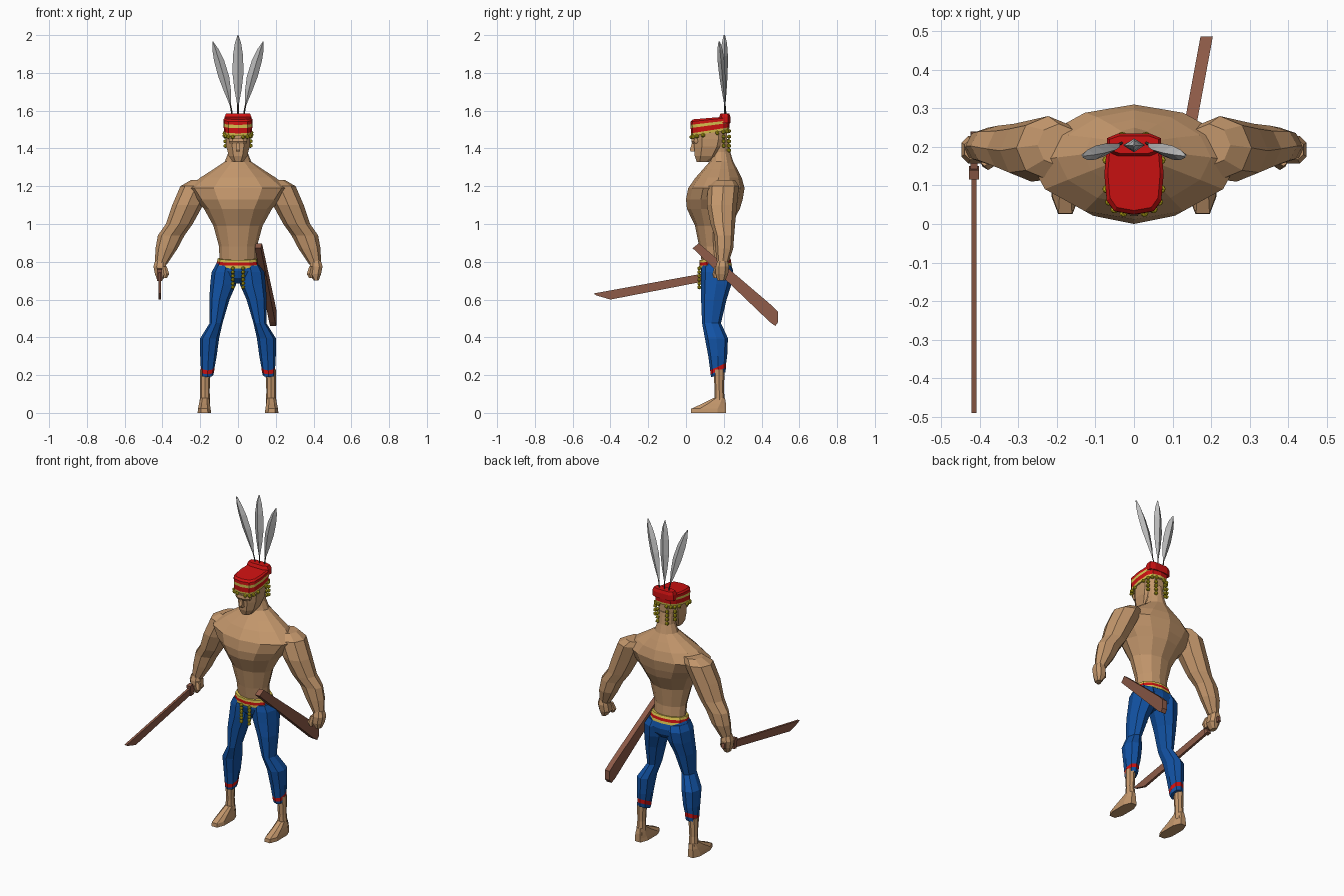
import bpy, bmesh, math
from mathutils import Vector

def colour(name, r, g, b):
    m = bpy.data.materials.new(name)
    m.diffuse_color = (r, g, b, 1)
    return m

SKIN = colour("skin", .55, .31, .15)
BLUE = colour("blue cloth", .006, .085, .37)
RED = colour("red cloth", .62, .006, .006)
YELLOW = colour("yellow trim", .72, .55, .08)
BEAD = colour("gold bead", .6, .5, .012)
GREY = colour("feather grey", .52, .52, .52)
DARK = colour("dark quill", .06, .045, .035)
WOOD = colour("brown wood", .27, .105, .065)

def finish(name, bm, mats):
    bmesh.ops.recalc_face_normals(bm, faces=bm.faces)
    me = bpy.data.meshes.new(name)
    bm.to_mesh(me)
    bm.free()
    for m in mats:
        me.materials.append(m)
    ob = bpy.data.objects.new(name, me)
    bpy.context.collection.objects.link(ob)
    return ob

def loft(name, rings, mats, n=8, p=1.0, side=1, turn=0.0, bands=None):
    """Rings are (x0, x1, y0, y1, z[, tilt]); tilt lifts the back edge and drops the front."""
    bm = bmesh.new()
    loops = []
    for r in rings:
        x0, x1, y0, y1, z = r[:5]
        tilt = r[5] if len(r) > 5 else 0
        loop = []
        for i in range(n):
            a = math.tau * (i + turn) / n - math.pi / 2
            c, s = (math.copysign(abs(v) ** p, v) if abs(v) > 1e-6 else 0
                    for v in (math.cos(a), math.sin(a)))
            loop.append(bm.verts.new((side * ((x0 + x1) / 2 + c * (x1 - x0) / 2),
                                      (y0 + y1) / 2 + s * (y1 - y0) / 2, z + tilt * s)))
        loops.append(loop)
    for k in range(len(loops) - 1):
        for i in range(n):
            j = (i + 1) % n
            f = bm.faces.new((loops[k][i], loops[k][j], loops[k + 1][j], loops[k + 1][i]))
            f.material_index = bands[k] if bands else 0
    for loop, k in ((loops[0], 0), (loops[-1], -1)):
        bm.faces.new(loop).material_index = bands[k] if bands else 0
    return finish(name, bm, mats)

def sym(rows):
    """Rows of (half width, y0, y1, z[, tilt]) centred on x = 0."""
    return [(-r[0], r[0]) + tuple(r[1:]) for r in rows]

def plate(name, pts, xfun, thick, mat):
    """Profile in y and z, given a thickness along x."""
    bm = bmesh.new()
    a, b = ([bm.verts.new((xfun(y) + d, y, z)) for y, z in pts] for d in (-thick / 2, thick / 2))
    bm.faces.new(a)
    bm.faces.new(b)
    for i in range(len(pts)):
        j = (i + 1) % len(pts)
        bm.faces.new((a[i], a[j], b[j], b[i]))
    return finish(name, bm, [mat])

def beads(name, points, radius):
    bm = bmesh.new()
    for pt in points:
        new = bmesh.ops.create_icosphere(bm, subdivisions=1, radius=radius)["verts"]
        bmesh.ops.translate(bm, verts=new, vec=Vector(pt))
    return finish(name, bm, [BEAD])

# Torso and neck
loft("torso", sym([(.098, .085, .225, .79), (.1, .07, .22, .88), (.13, .048, .235, .99),
                   (.18, .005, .285, 1.08), (.225, 0, .3, 1.13), (.27, .012, .31, 1.19),
                   (.2, .05, .295, 1.245), (.13, .09, .272, 1.29), (.07, .125, .25, 1.33),
                   (.05, .135, .235, 1.38), (.05, .13, .225, 1.45)]), [SKIN], n=12, p=1.08)

# Head, brow and nose
loft("head", sym([(.028, .055, .12, 1.327), (.052, .042, .175, 1.36), (.066, .038, .21, 1.41),
                  (.069, .034, .222, 1.45), (.068, .036, .222, 1.52)]), [SKIN], n=8, p=.8, turn=.5)
loft("nose", sym([(.015, .018, .07, 1.383), (.013, .014, .07, 1.393), (.007, .03, .07, 1.44)]),
     [SKIN], n=4, p=.8, turn=.5)
loft("brow", sym([(.045, .033, .1, 1.425), (.05, .026, .1, 1.437), (.05, .03, .1, 1.455)]),
     [SKIN], n=8, p=.6, turn=.5)

# Pelvis and belt
loft("trouser_seat", sym([(.04, .12, .22, .685), (.1, .09, .245, .715), (.135, .08, .25, .75),
                          (.115, .078, .238, .79), (.1, .083, .23, .81)]), [BLUE], n=12, p=.9)
loft("belt", sym([(.117, .072, .243, .773, .008), (.114, .071, .24, .787, .008),
                  (.111, .071, .237, .803, .008), (.107, .072, .232, .817, .008)]),
     [YELLOW, RED], n=12, p=.9, bands=[0, 1, 0])

for s, tag in ((-1, "right"), (1, "left")):
    # Arm, from shoulder to wrist, then fist and thumb
    loft(tag + "_arm", [(.14, .25, .15, .26, 1.232), (.14, .305, .115, .28, 1.2),
                        (.185, .348, .11, .27, 1.1), (.24, .382, .13, .26, 1.0),
                        (.283, .424, .15, .255, .94), (.32, .437, .155, .25, .87),
                        (.377, .44, .165, .222, .785)], [SKIN], n=8, side=s)
    loft(tag + "_fist", [(.38, .441, .165, .222, .805), (.378, .45, .155, .23, .775),
                         (.372, .442, .155, .225, .735), (.4, .428, .165, .21, .702)],
         [SKIN], n=8, p=.8, side=s, turn=.5)
    loft(tag + "_thumb", [(.375, .4, .15, .185, .775), (.362, .395, .14, .175, .735),
                          (.375, .395, .145, .165, .715)], [SKIN], n=6, side=s)
    # Trouser leg with a slanted red cuff stripe
    loft(tag + "_trouser_leg",
         [(.005, .12, .085, .235, .78), (.0, .14, .08, .25, .745), (.01, .147, .08, .24, .68),
          (.045, .152, .08, .215, .6), (.082, .15, .085, .185, .475), (.1, .2, .1, .222, .395),
          (.113, .2, .118, .218, .3), (.123, .197, .128, .213, .245, .02),
          (.126, .197, .13, .212, .222, .018), (.13, .195, .134, .208, .202, .013)],
         [BLUE, RED], n=8, p=.9, side=s, bands=[0] * 7 + [1, 0])
    # Shin and foot
    loft(tag + "_shin", [(.145, .2, .145, .205, .23), (.15, .2, .152, .2, .12),
                         (.148, .204, .148, .21, .04)], [SKIN], n=8, side=s)
    loft(tag + "_foot", [(.14, .216, .02, .217, 0), (.143, .214, .022, .217, .022),
                         (.148, .208, .085, .215, .05), (.152, .2, .145, .208, .08)],
         [SKIN], n=8, p=.75, side=s, turn=.5)

# Hat with trim bands and a raised back
loft("hat", sym([(.073, .028, .228, 1.482, .016), (.075, .026, .23, 1.496, .016),
                 (.076, .025, .232, 1.522, .014), (.077, .024, .233, 1.537, .012),
                 (.077, .025, .234, 1.553, .011), (.068, .035, .23, 1.562, .008)]),
     [YELLOW, RED], n=12, p=.6, bands=[0, 1, 0, 1, 1])
loft("hat_back", sym([(.074, .175, .236, 1.535), (.074, .175, .236, 1.568),
                      (.066, .182, .23, 1.586)]), [RED], n=8, p=.6, turn=.5)

# Bead fringe, hanging strands and belt strings
fringe = []
for i in range(16):
    a = math.tau * (i + .5) / 16
    c, q = (math.copysign(abs(v) ** .6, v) for v in (math.cos(a), math.sin(a)))
    fringe.append((.072 * c, .128 + .1 * q, 1.476 + .016 * q))
beads("hat_fringe", fringe, .012)
beads("hat_strands", [(x, y, 1.462 - .024 * k) for x, y, m in
                      ((-.067, .2, 3), (.067, .2, 3), (-.032, .228, 4), (.032, .228, 4))
                      for k in range(m)], .012)
beads("belt_strings", [(x, .07, .765 - .02 * k) for x in (-.027, .027) for k in range(6)], .0115)

# Feathers on dark quills
for tag, lean, back in (("right", -1, .03), ("middle", 0, .003), ("left", 1, .03)):
    top = 2.0 if lean == 0 else 1.965
    def ring(t, w, d):
        x = lean * (.04 + .068 * t + .025 * t * t)
        y = .206 - back * t
        return (x - w, x + w, y - d, y + d, 1.63 + (top - 1.63) * t)
    loft(tag + "_feather", [ring(0, .004, .003), ring(.22, .019, .01), ring(.45, .029, .016),
                            ring(.7, .027, .018), ring(.88, .017, .014), ring(1, .002, .004)],
         [GREY], n=4)
    loft(tag + "_quill", [ring(-.2, .004, .004), ring(.04, .004, .004)], [DARK], n=4)

# Sword held in the right hand
hand_x = lambda y: -.415
plate("sword_blade", [(-.49, .632), (-.475, .622), (-.4, .6), (.13, .703), (.13, .745)],
      hand_x, .014, WOOD)
plate("sword_guard", [(.125, .698), (.15, .702), (.14, .765), (.115, .76)], hand_x, .025, WOOD)
plate("sword_grip", [(.13, .712), (.24, .737), (.236, .766), (.125, .742)], hand_x, .018, WOOD)

# Second blade tucked through the belt
plate("belt_sword", [(.035, .872), (.068, .898), (.45, .572), (.487, .535), (.487, .48),
                     (.473, .46), (.445, .48)],
      lambda y: .105 + .185 * (y - .035), .032, WOOD)
